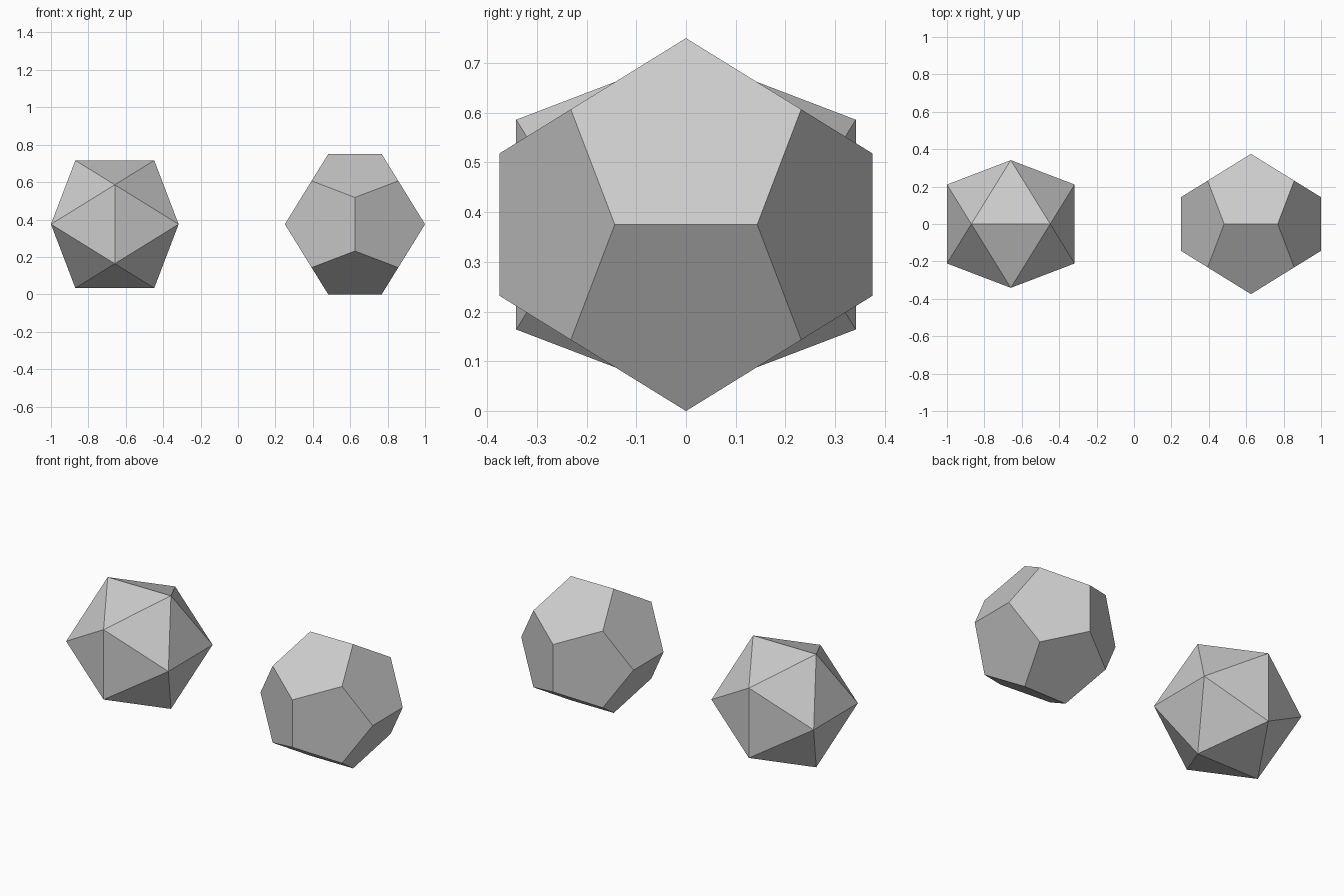
import bpy, bmesh, math
from itertools import product
from mathutils import Vector

if "Cube" in bpy.data.objects:
    bpy.data.objects.remove(bpy.data.objects["Cube"])

PHI = (1 + math.sqrt(5)) / 2
RADIUS = 0.4012   # circumscribed sphere of both solids


def signed_cycles(a, b):
    """All sign variants and cyclic permutations of (a, b, 0)."""
    pts = []
    for s, t in product((-1, 1), repeat=2):
        p = (s * a, t * b, 0)
        pts += [p[-k:] + p[:-k] for k in range(3)]
    return pts


def hull_solid(name, points, centre):
    """Convex solid through points, scaled to RADIUS, with flat faces merged."""
    bm = bmesh.new()
    for p in points:
        bm.verts.new(Vector(p).normalized() * RADIUS)
    bmesh.ops.convex_hull(bm, input=bm.verts[:])
    bmesh.ops.dissolve_limit(bm, angle_limit=math.radians(2),
                             verts=bm.verts[:], edges=bm.edges[:])
    bmesh.ops.recalc_face_normals(bm, faces=bm.faces[:])
    mesh = bpy.data.meshes.new(name)
    bm.to_mesh(mesh)
    bm.free()
    obj = bpy.data.objects.new(name, mesh)
    obj.location = centre
    bpy.context.collection.objects.link(obj)
    return obj


# Half extents along the axes
ico_half = RADIUS * PHI / math.sqrt(1 + PHI ** 2)
dod_half = RADIUS * PHI / math.sqrt(3)

# Twenty-sided solid on the left, floating level with the other's centre
hull_solid("icosahedron", signed_cycles(PHI, 1), (-1 + ico_half, 0, dod_half))

# Twelve-sided solid on the right, resting on an edge
hull_solid("dodecahedron",
           list(product((-1, 1), repeat=3)) + signed_cycles(PHI, 1 / PHI),
           (1 - dod_half, 0, dod_half))
